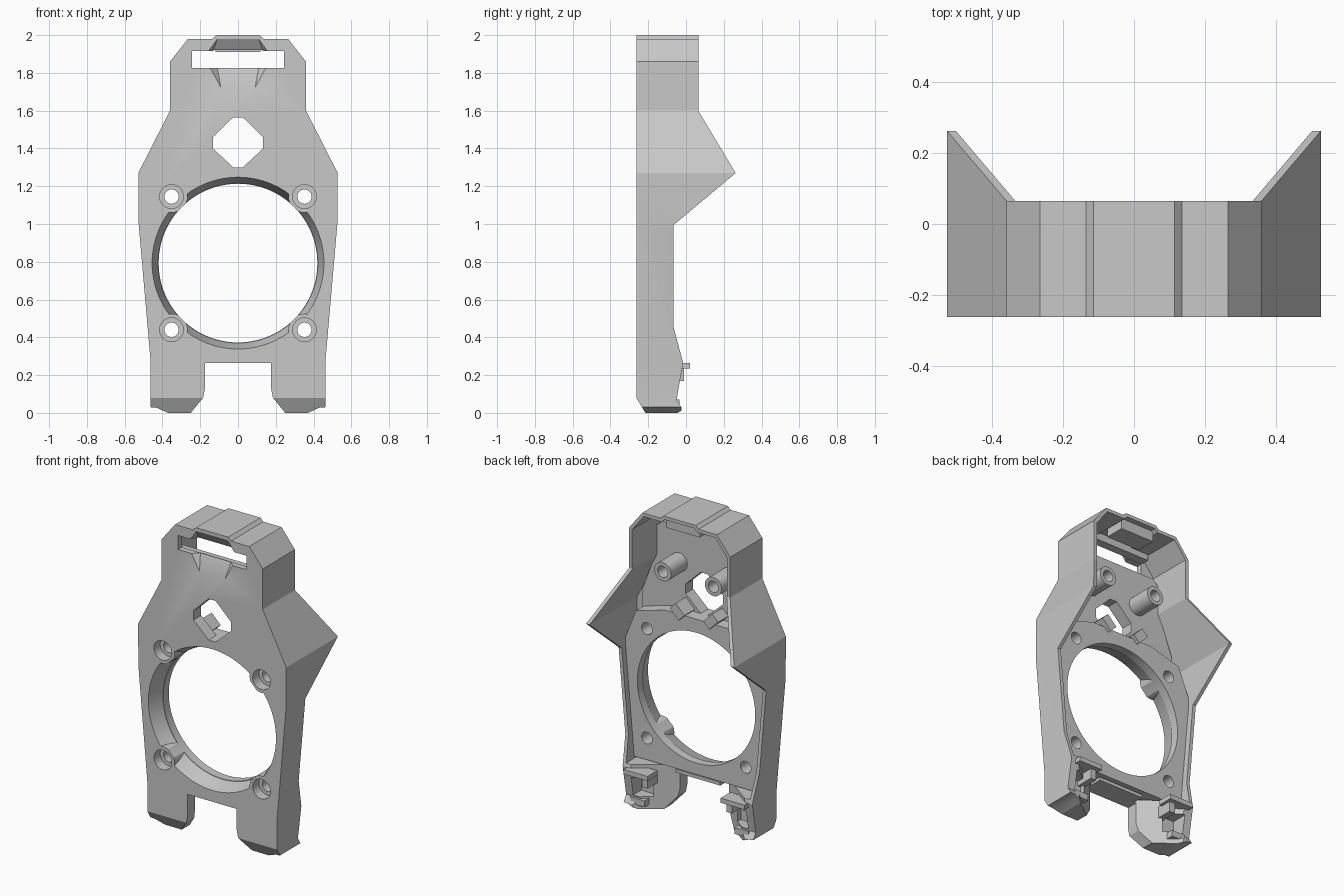
import bpy, bmesh, math
from mathutils import Vector, Matrix

if "Cube" in bpy.data.objects:
    bpy.data.objects.remove(bpy.data.objects["Cube"])

grey = bpy.data.materials.new("light grey plastic")
grey.use_nodes = True
colour = (0.58, 0.58, 0.58, 1)
grey.diffuse_color = colour
grey.node_tree.nodes["Principled BSDF"].inputs["Base Color"].default_value = colour

FRONT = -0.263
PLACE = {"x": lambda p, d: (d, p[0], p[1]),
         "y": lambda p, d: (p[0], d, p[1]),
         "z": lambda p, d: (p[0], p[1], d)}


def finish(name, bm):
    bmesh.ops.recalc_face_normals(bm, faces=bm.faces)
    mesh = bpy.data.meshes.new(name)
    bm.to_mesh(mesh)
    bm.free()
    mesh.materials.append(grey)
    ob = bpy.data.objects.new(name, mesh)
    bpy.context.collection.objects.link(ob)
    return ob


def prism(name, points, a, b, axis="y"):
    """Extrude a flat outline along one axis."""
    bm = bmesh.new()
    place = PLACE[axis]
    face = bm.faces.new([bm.verts.new(place(p, a)) for p in points])
    new = bmesh.ops.extrude_face_region(bm, geom=[face])["geom"]
    move = Vector(place((0, 0), b - a))
    bmesh.ops.translate(bm, vec=move, verts=[v for v in new if isinstance(v, bmesh.types.BMVert)])
    return finish(name, bm)


def box(name, x, y, z):
    return prism(name, [(x[0], z[0]), (x[1], z[0]), (x[1], z[1]), (x[0], z[1])], *y)


def rod(name, x, z, y0, y1, r0, r1=None, sides=32):
    """Round bar or cone along y, with radius r0 at y0 and r1 at y1."""
    bm = bmesh.new()
    spin = Matrix.Translation((x, (y0 + y1) / 2, z)) @ Matrix.Rotation(-math.pi / 2, 4, "X")
    bmesh.ops.create_cone(bm, cap_ends=True, segments=sides, radius1=r0,
                          radius2=r0 if r1 is None else r1, depth=y1 - y0, matrix=spin)
    return finish(name, bm)


def combine(target, tool, how="DIFFERENCE"):
    """Apply a boolean and drop the tool."""
    mod = target.modifiers.new("bool", "BOOLEAN")
    mod.operation, mod.solver, mod.object = how, "EXACT", tool
    bpy.context.view_layer.update()
    deps = bpy.context.evaluated_depsgraph_get()
    mesh = bpy.data.meshes.new_from_object(target.evaluated_get(deps))
    target.modifiers.clear()
    target.data = mesh
    bpy.data.objects.remove(tool)


def mirrored(half):
    return half + [(-x, z) for x, z in reversed(half)]


def inset(points, t):
    """Offset a clockwise outline inwards."""
    out = []
    for i, p in enumerate(points):
        p0, p1, p2 = Vector(points[i - 1]), Vector(p), Vector(points[(i + 1) % len(points)])
        n1, n2 = [Vector((d.y, -d.x)).normalized() for d in (p1 - p0, p2 - p1)]
        out.append(tuple(p1 + (n1 + n2) * t / (1 + n1.dot(n2))))
    return out


# Outer shell: front outline trimmed by the side profile
frame = [(0.115, 2), (0.135, 1.98), (0.265, 1.98), (0.36, 1.86), (0.36, 1.6),
         (0.528, 1.27), (0.526, 1.0), (0.462, 0.265)]
leg = [(0.462, 0.03), (0.43, 0.027), (0.37, 0), (0.25, 0), (0.185, 0.08), (0.175, 0.13),
       (0.175, 0.265)]
body = prism("shroud_body", mirrored(frame + leg), FRONT, 0.4)
side = [(FRONT, 2.1), (0.065, 2.1), (0.065, 1.6), (0.263, 1.27), (-0.065, 0.995), (-0.065, 0.45),
        (-0.015, 0.265), (-0.05, 0.07), (-0.025, 0.03), (-0.025, -0.1), (-0.19, -0.1),
        (-0.215, 0), (FRONT, 0.08)]
combine(body, prism("side_profile", side, -1, 1, "x"), "INTERSECT")
combine(body, prism("cavity", inset(mirrored(frame), 0.022), -0.225, 0.5))
combine(body, box("bridge_trim", (-0.176, 0.176), (-0.12, 0.3), (0.2, 0.3)))

# Legs: inner rear corner sliced off, with a clip pocket
for s in (-1, 1):
    corner = [(s * 0.16, -0.2), (s * 0.41, -0.015), (s * 0.41, 0.2), (s * 0.16, 0.2)]
    combine(body, prism("leg_slice", corner, -0.1, 0.3, "z"))
    combine(body, box("pocket", sorted((s * 0.3, s * 0.41)), (-0.13, 0.1), (0.08, 0.2)))

# Thick upper plate, raised fan seat and bar above the cable slot
upper = mirrored([(0.3, 1.82), (0.345, 1.78), (0.345, 1.6), (0.44, 1.35), (0.44, 1.2)])
combine(body, prism("upper_plate", upper, -0.24, -0.185), "UNION")
seat = mirrored([(0.22, 1.3), (0.43, 1.24), (0.51, 1.04), (0.45, 0.3)])
combine(body, prism("fan_seat", seat, -0.24, -0.105), "UNION")
combine(body, box("slot_bar", (-0.25, 0.25), (-0.24, -0.17), (1.92, 1.97)), "UNION")
combine(body, box("top_pad", (-0.12, 0.12), (-0.1, 0.03), (1.91, 1.985)), "UNION")

# Hollow posts behind the upper plate
for s in (-1, 1):
    combine(body, rod("post", s * 0.18, 1.59, -0.24, -0.02, 0.06), "UNION")
    combine(body, rod("post_hole", s * 0.18, 1.59, -0.17, 0.1, 0.036))

# Fan opening: a tapered lip, left narrow beside the screw bosses
screws = [(x, z) for x in (-0.352, 0.352) for z in (0.44, 1.145)]
lip = rod("lip_cutter", 0, 0.793, -0.27, -0.16, 0.457, 0.423, 96)
for x, z in screws:
    combine(lip, rod("boss", x, z, -0.4, 0, 0.085))
combine(body, lip)
combine(body, rod("fan_hole", 0, 0.793, -0.5, 0.5, 0.42, sides=96))
for x, z in screws:
    combine(body, rod("counterbore", x, z, -0.4, -0.2, 0.063))
    combine(body, rod("screw_hole", x, z, -0.4, 0, 0.038))

# Diamond window and cable slot
diamond = mirrored([(0.025, 1.565), (0.133, 1.46), (0.133, 1.4), (0.025, 1.3)])
combine(body, prism("window", diamond, -0.5, -0.1))
combine(body, box("slot", (-0.243, 0.243), (-0.5, -0.1), (1.825, 1.915)))

# Scooped lead-in around the slot
bm = bmesh.new()
for y, half in ((-0.264, [(0.11, 1.98), (0.16, 1.91), (0.15, 1.83), (0.09, 1.72)]),
                (-0.225, [(0.13, 1.92), (0.13, 1.91), (0.11, 1.83)])):
    for x, z in mirrored(half):
        bm.verts.new((x, y, z))
bmesh.ops.convex_hull(bm, input=bm.verts)
combine(body, finish("scoop", bm))

# Tilted catches below the window and clips on the legs
for s, word in ((1, "left"), (-1, "right")):
    catch = box(word + "_catch", (-0.045, 0.045), (-0.235, -0.08), (-0.03, 0.03))
    catch.data.transform(Matrix.Translation((s * 0.12, 0, 1.325))
                         @ Matrix.Rotation(-s * math.pi / 4, 4, "Y"))
    for part, x, y, z in (("clip_ledge", (0.26, 0.43), (-0.08, 0.02), (0.235, 0.265)),
                          ("clip_stem", (0.28, 0.32), (-0.13, -0.01), (0.17, 0.245)),
                          ("lower_clip", (0.32, 0.42), (-0.09, -0.035), (0.03, 0.07))):
        box(word + "_" + part, sorted((s * x[0], s * x[1])), y, z)

# Smooth the round openings while keeping edges crisp
bpy.ops.object.select_all(action="DESELECT")
body.select_set(True)
bpy.context.view_layer.objects.active = body
bpy.ops.object.shade_smooth_by_angle(angle=math.radians(22))
